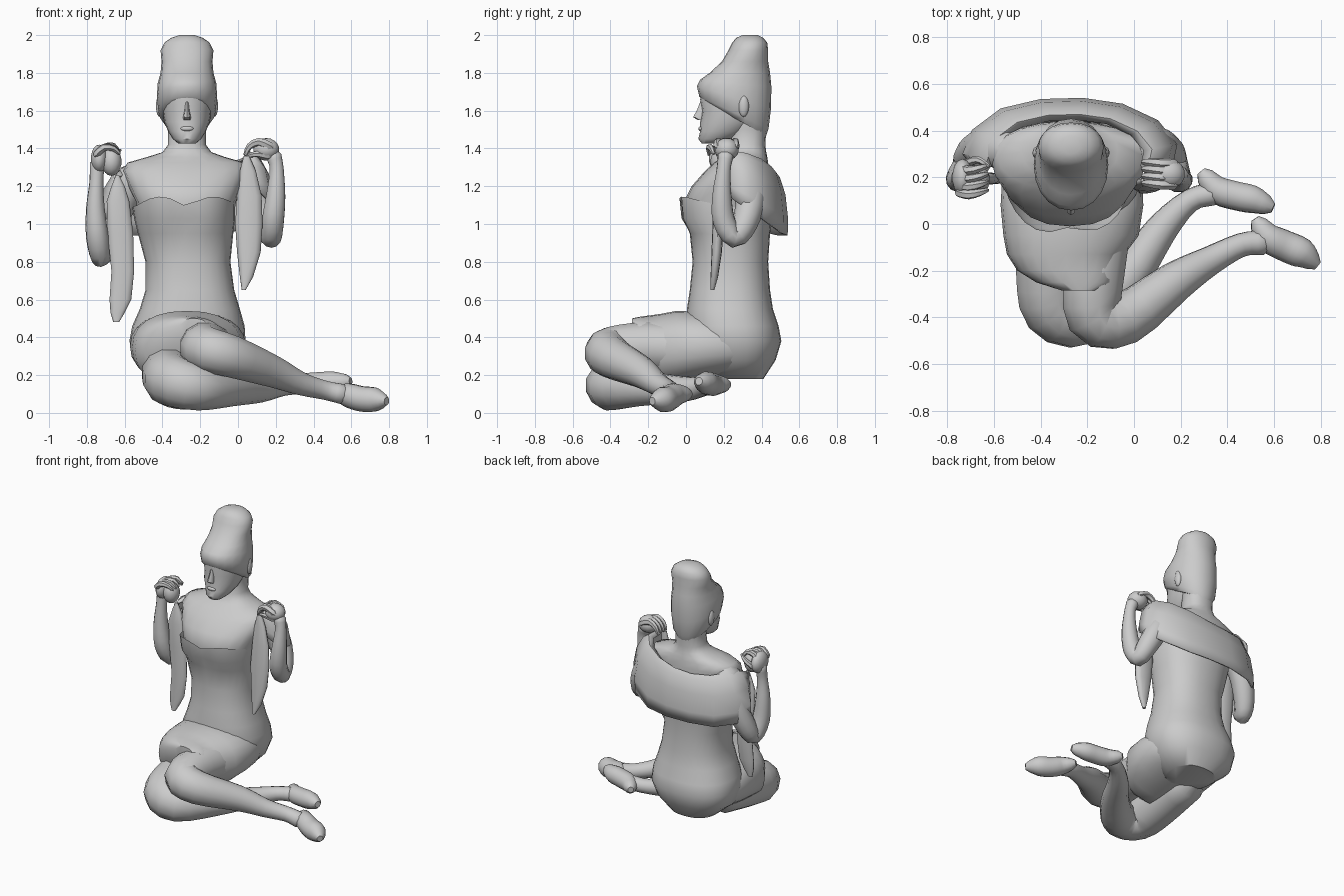
import bpy, bmesh, math
from mathutils import Vector


def finish(bm, name):
    bmesh.ops.recalc_face_normals(bm, faces=bm.faces)
    me = bpy.data.meshes.new(name)
    bm.to_mesh(me)
    bm.free()
    ob = bpy.data.objects.new(name, me)
    bpy.context.collection.objects.link(ob)
    bpy.ops.object.select_all(action='DESELECT')
    ob.select_set(True)
    bpy.context.view_layer.objects.active = ob
    bpy.ops.object.shade_smooth_by_angle(angle=math.radians(50))
    return ob


def skin_rings(rings, name, cap0=True, cap1=True):
    bm = bmesh.new()
    vs = [[bm.verts.new(p) for p in r] for r in rings]
    n = len(vs[0])
    for a, b in zip(vs, vs[1:]):
        for i in range(n):
            bm.faces.new((a[i], a[(i + 1) % n], b[(i + 1) % n], b[i]))
    if cap0:
        bm.faces.new(vs[0])
    if cap1:
        bm.faces.new(vs[-1])
    return finish(bm, name)


def loft(name, rows, axis='z', n=20, power=2.3, cap1=True, cap0=True):
    """rows: level, a0, a1, b0, b1, optional tilt along b"""
    rings = []
    for t, a0, a1, b0, b1, *tilt in rows:
        ring = []
        for i in range(n):
            c, s = math.cos(math.tau * i / n), math.sin(math.tau * i / n)
            a = math.copysign(abs(c) ** (2 / power), c) * (a1 - a0) / 2
            b = math.copysign(abs(s) ** (2 / power), s) * (b1 - b0) / 2
            tt = t + (tilt[0] * b if tilt else 0)
            a, b = a + (a0 + a1) / 2, b + (b0 + b1) / 2
            ring.append((a, b, tt) if axis == 'z' else (a, tt, b))
        rings.append(ring)
    return skin_rings(rings, name, cap0, cap1)


def tube(name, pts, n=12, steps=3):
    """Rounded limb through (x, y, z, radius) points"""
    P = [Vector(p) for p in pts]
    P = [2 * P[0] - P[1]] + P + [2 * P[-1] - P[-2]]
    path = []
    for k in range(1, len(P) - 2):
        a, b, c, d = P[k - 1:k + 3]
        for j in range(steps):
            t = j / steps
            path.append(.5 * (2 * b + (c - a) * t + (2 * a - 5 * b + 4 * c - d) * t * t
                              + (3 * b - a - 3 * c + d) * t ** 3))
    path.append(P[-2])
    cs = [p.xyz for p in path]
    rs = [p[3] for p in path]
    tang = [(cs[min(i + 1, len(cs) - 1)] - cs[max(i - 1, 0)]).normalized() for i in range(len(cs))]
    u = tang[0].orthogonal().normalized()
    rings = []

    def ring(c, r, t):
        w = t.cross(u)
        rings.append([c + r * (math.cos(math.tau * i / n) * u + math.sin(math.tau * i / n) * w)
                      for i in range(n)])
    for i, (c, r, t) in enumerate(zip(cs, rs, tang)):
        u = (u - t * u.dot(t)).normalized()
        if i == 0:
            ring(c - t * r * .7, r * .5, t)
        ring(c, r, t)
    ring(cs[-1] + tang[-1] * rs[-1] * .7, rs[-1] * .5, tang[-1])
    return skin_rings(rings, name)


def ball(name, loc, size):
    bm = bmesh.new()
    bmesh.ops.create_uvsphere(bm, u_segments=14, v_segments=9, radius=1)
    bmesh.ops.scale(bm, vec=size, verts=bm.verts)
    bmesh.ops.translate(bm, vec=loc, verts=bm.verts)
    return finish(bm, name)


# Bare chest, shoulders and neck
loft('chest_and_neck', [
    (1.00, -.53, -.03, .02, .43), (1.12, -.54, -.01, -.01, .44), (1.20, -.58, .02, .03, .445),
    (1.28, -.61, .05, .10, .44), (1.325, -.585, .035, .15, .435), (1.355, -.48, -.07, .19, .43),
    (1.38, -.40, -.14, .21, .425), (1.42, -.37, -.17, .225, .42), (1.5, -.37, -.17, .235, .425),
    (1.6, -.38, -.16, .24, .43)])

# Dress bodice with a sweetheart edge
dress = loft('dress', [
    (.18, -.43, -.10, .12, .41), (.28, -.55, .00, .05, .475), (.38, -.575, .04, .01, .505),
    (.46, -.56, .035, .0, .49), (.55, -.52, .01, .005, .46), (.65, -.49, -.02, .02, .445),
    (.80, -.49, -.04, .035, .435), (.95, -.53, -.025, .02, .445), (1.03, -.55, -.015, .0, .455),
    (1.09, -.56, -.015, -.01, .455)], n=28, cap1=False)
for v in dress.data.vertices:
    if v.co.z > 1 and v.co.y < .2:
        k = abs(math.sin((v.co.x + .27) * math.pi / .28))
        v.co.y -= .035 * k
        if v.co.z > 1.06:
            v.co.z += .055 * k

# Skirt over the lap
loft('skirt', [
    (.40, -.44, -.08, .25, .40), (.30, -.53, .0, .21, .48), (.20, -.565, .035, .19, .52),
    (.08, -.572, .04, .17, .535), (-.05, -.56, .02, .15, .54), (-.13, -.545, -.04, .14, .525),
    (-.20, -.50, -.07, .2, .515), (-.25, -.42, -.09, .32, .508), (-.285, -.31, -.16, .40, .50)],
    axis='y', n=24)

# Legs folded to one side
tube('upper_leg', [(-.13, .1, .33, .14), (-.17, -.2, .35, .135), (-.17, -.39, .335, .125),
                   (-.04, -.405, .30, .115), (.18, -.245, .22, .087), (.33, -.155, .155, .063),
                   (.46, -.09, .12, .052), (.55, -.08, .1, .055)])
tube('upper_foot', [(.535, .0, .10, .04), (.58, -.06, .095, .063), (.65, -.095, .075, .068),
                    (.72, -.125, .07, .066), (.765, -.16, .065, .042)])
tube('lower_leg', [(-.37, .1, .26, .14), (-.365, -.2, .2, .145), (-.34, -.36, .165, .14),
                   (-.21, -.395, .135, .125), (-.03, -.23, .13, .095), (.12, -.02, .125, .07),
                   (.24, .10, .14, .05), (.34, .13, .15, .05)])
tube('lower_foot', [(.305, .205, .15, .04), (.36, .145, .15, .06), (.44, .12, .155, .062),
                    (.51, .105, .16, .06), (.57, .08, .165, .042)])

# Raised arms
tube('right_arm', [(-.54, .31, 1.25, .095), (-.63, .34, 1.08, .08), (-.70, .30, .90, .068),
                   (-.725, .25, .825, .055), (-.745, .2, .93, .06), (-.755, .19, 1.08, .05),
                   (-.75, .19, 1.22, .037), (-.745, .2, 1.32, .04)])
tube('left_arm', [(.0, .31, 1.25, .095), (.09, .34, 1.13, .08), (.15, .31, 1.0, .068),
                  (.175, .255, .93, .057), (.185, .2, 1.02, .06), (.2, .19, 1.15, .052),
                  (.205, .2, 1.29, .038), (.19, .21, 1.36, .042)])

# Hands with curled fingers, and the held fruit
ball('fruit', (-.67, .19, 1.33), (.055, .06, .075))
ball('right_palm', (-.735, .2, 1.345), (.045, .08, .075))
ball('left_palm', (.15, .215, 1.395), (.07, .065, .06))
for i in range(4):
    y = .135 + .035 * i
    tube('right_finger', [(-.75, y, 1.37, .021), (-.71, y - .01, 1.405, .02),
                          (-.66, y, 1.40 + .005 * i, .016), (-.63, y + .01, 1.375, .01)], n=6, steps=2)
    y = .17 + .03 * i
    tube('left_finger', [(.17, y, 1.41, .024), (.11, y, 1.435, .022),
                         (.06, y + .005, 1.41, .017), (.04, y + .005, 1.37, .011)], n=6, steps=2)
tube('right_thumb', [(-.72, .26, 1.33, .02), (-.67, .275, 1.37, .016), (-.625, .25, 1.39, .009)], n=6)
tube('left_thumb', [(.16, .18, 1.36, .02), (.1, .175, 1.37, .016), (.05, .19, 1.36, .011)], n=6)

# Shawl round the back: x, y, top z, bottom z
path = [(.06, .2, 1.37, 1.22), (.16, .25, 1.38, 1.13), (.18, .34, 1.37, 1.07), (.10, .44, 1.34, 1.0),
        (-.05, .51, 1.30, .95), (-.22, .535, 1.27, .94), (-.40, .53, 1.26, .94), (-.57, .49, 1.27, .94),
        (-.69, .40, 1.29, .96), (-.73, .30, 1.28, 1.0), (-.65, .2, 1.25, 1.08)]
bm = bmesh.new()
cols = []
for x, y, zt, zb in path:
    col = []
    for t, s in ((.06, .7), (0, .77), (.08, .85), (.35, .95), (.75, 1.0), (1, .99)):
        s = 1 if y < .22 else s
        col.append(bm.verts.new((-.27 + (x + .27) * s, .25 + (y - .25) * s, zt + (zb - zt) * t)))
    cols.append(col)
for a, b in zip(cols, cols[1:]):
    for i in range(5):
        bm.faces.new((a[i], b[i], b[i + 1], a[i + 1]))
shawl = finish(bm, 'shawl')
m = shawl.modifiers.new('thickness', 'SOLIDIFY')
m.thickness = .012
m.offset = 0

# Hanging shawl ends
loft('left_shawl_end', [(.65, .02, .04, .13, .15), (.72, .01, .08, .13, .17), (.85, -.005, .12, .135, .19),
                        (1.0, -.015, .13, .14, .2), (1.15, -.005, .125, .15, .2),
                        (1.28, .01, .095, .16, .2), (1.36, .03, .06, .17, .2)], n=12)
loft('right_shawl_end', [(.48, -.66, -.63, .17, .19), (.53, -.675, -.6, .17, .2), (.60, -.68, -.565, .17, .21),
                         (.75, -.67, -.55, .17, .22), (.95, -.69, -.555, .17, .22),
                         (1.12, -.695, -.575, .17, .22), (1.2, -.67, -.6, .18, .22),
                         (1.26, -.645, -.63, .19, .21)], n=12)

# Face
loft('face', [(1.425, -.315, -.225, .085, .18), (1.45, -.345, -.195, .065, .26),
              (1.49, -.37, -.17, .075, .33), (1.54, -.39, -.15, .075, .38), (1.6, -.40, -.14, .085, .42),
              (1.66, -.405, -.135, .075, .43), (1.75, -.39, -.15, .09, .42)], power=2.1)
loft('nose', [(1.55, -.29, -.25, .065, .12), (1.565, -.291, -.249, .037, .12),
              (1.60, -.283, -.257, .057, .12), (1.65, -.28, -.26, .076, .12)], n=8)
ball('lips', (-.27, .078, 1.505), (.035, .012, .013))

# Tall hairdo
loft('hair', [(1.56, -.395, -.145, .09, .425, -.55), (1.59, -.42, -.12, .07, .437, -.47),
              (1.67, -.43, -.11, .058, .45, -.3), (1.745, -.425, -.115, .075, .452, -.1),
              (1.80, -.41, -.13, .125, .445), (1.86, -.405, -.135, .19, .435), (1.92, -.41, -.13, .225, .435),
              (1.96, -.39, -.15, .245, .43), (1.985, -.355, -.185, .265, .41), (2.0, -.31, -.23, .30, .38)],
     power=2.1)
for side in (-1, 1):
    ball('ear', (-.27 + side * .145, .305, 1.625), (.02, .028, .058))
